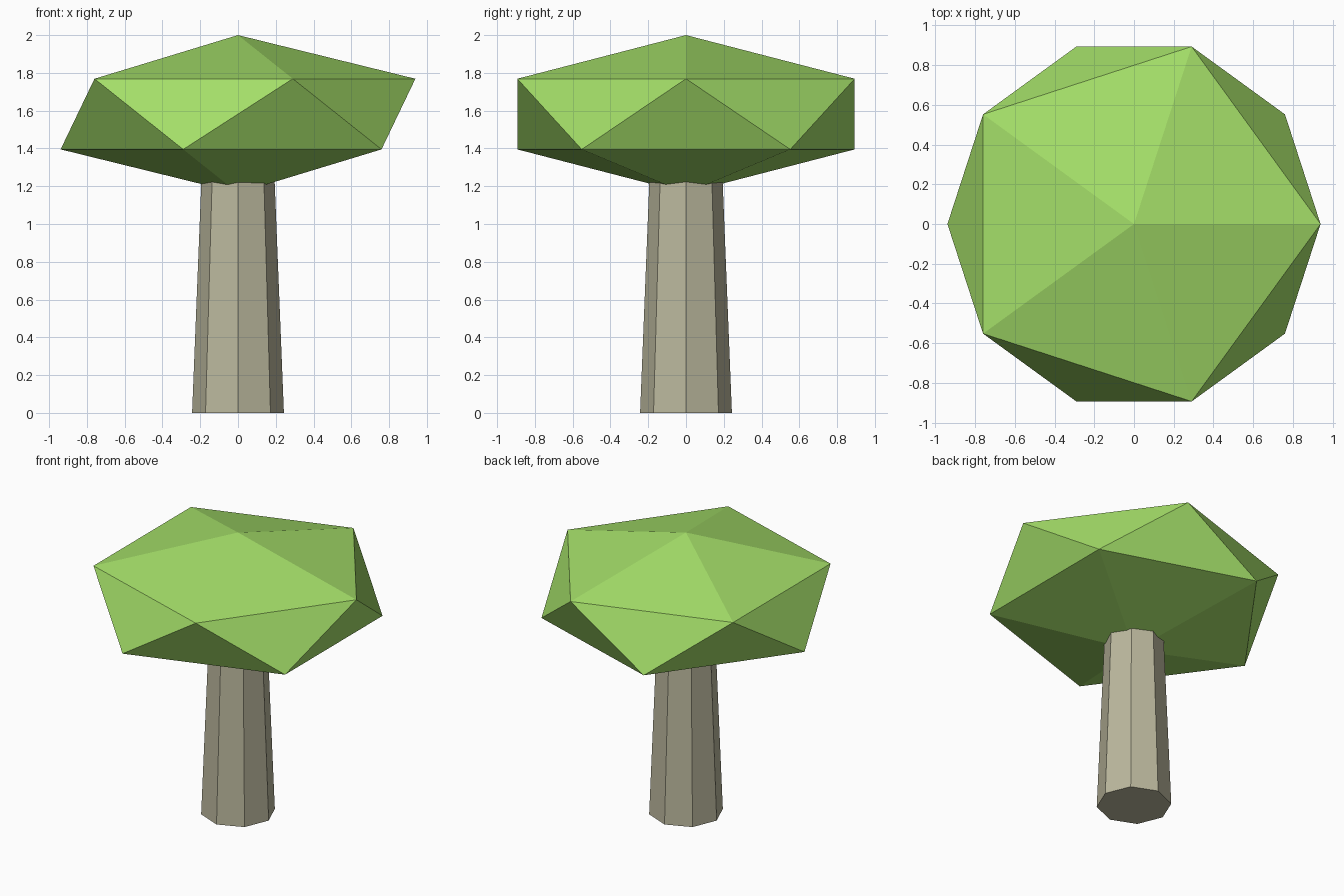
import bpy

if "Cube" in bpy.data.objects:
    bpy.data.objects.remove(bpy.data.objects["Cube"])


def material(name, rgb):
    mat = bpy.data.materials.new(name)
    mat.diffuse_color = (*rgb, 1.0)
    mat.use_nodes = True
    mat.node_tree.nodes["Principled BSDF"].inputs["Base Color"].default_value = mat.diffuse_color
    return mat


def finish(name, mat):
    obj = bpy.context.object
    obj.name = name
    obj.data.materials.append(mat)
    bpy.ops.object.shade_flat()
    return obj


leaf_green = material("leaf green", (0.37, 0.73, 0.14))
bark_grey = material("pale bark", (0.50, 0.48, 0.34))

# Trunk: tapered octagonal column whose top is buried in the canopy
TRUNK_TOP = 1.4
bpy.ops.mesh.primitive_cone_add(vertices=8, radius1=0.243, radius2=0.187,
                                depth=TRUNK_TOP, location=(0, 0, TRUNK_TOP / 2))
finish("trunk", bark_grey)

# Canopy: flattened icosahedron
bpy.ops.mesh.primitive_ico_sphere_add(subdivisions=1, radius=1.0)
canopy = finish("canopy", leaf_green)
for v in canopy.data.vertices:
    v.co.x *= 1.05
    v.co.y *= 1.05
    v.co.z = 1.582 + v.co.z * 0.418
